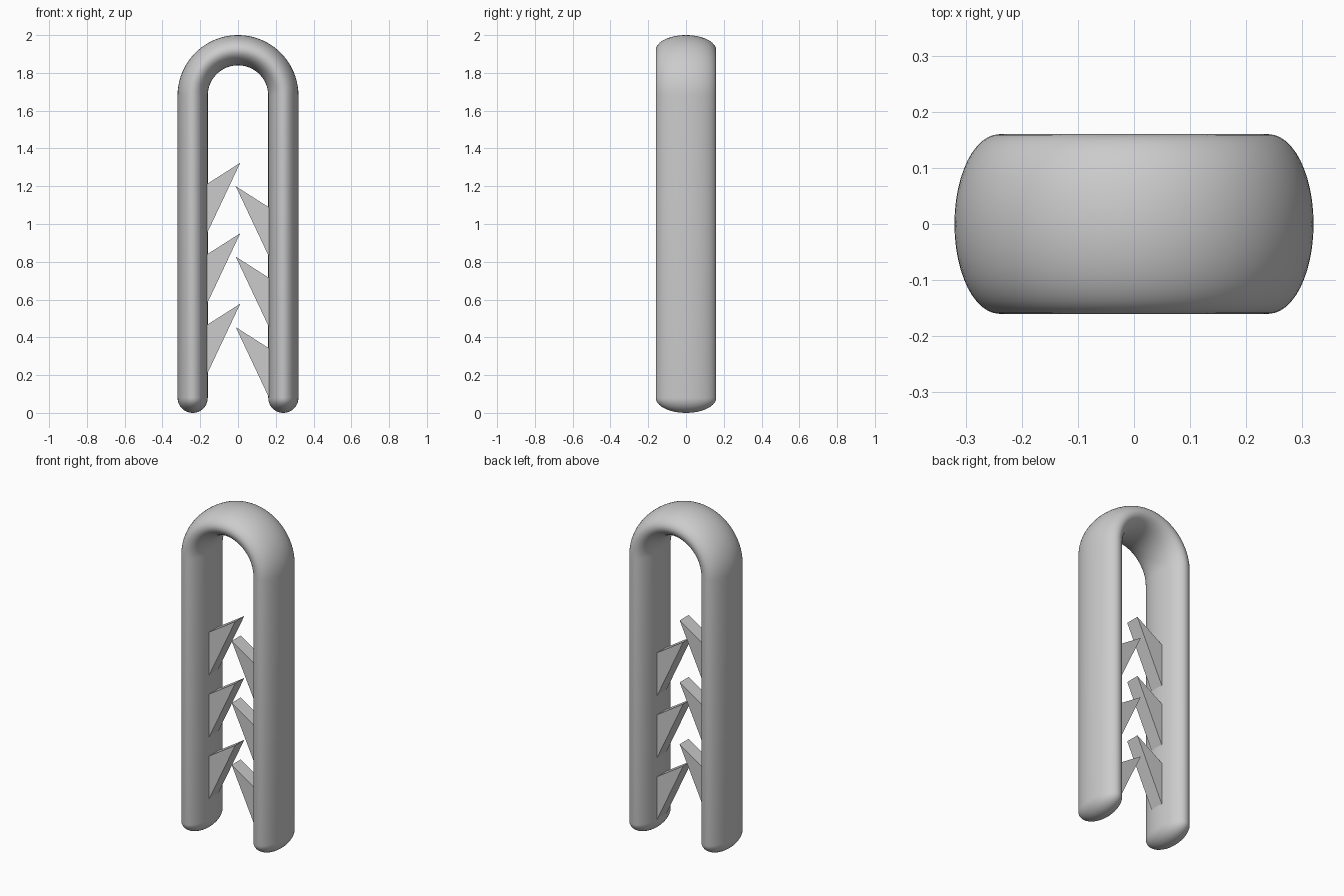
import bpy, bmesh
from math import sin, cos, pi

if "Cube" in bpy.data.objects:
    bpy.data.objects.remove(bpy.data.objects["Cube"], do_unlink=True)

# Single grey material
grey = bpy.data.materials.new("plain_grey")
grey.use_nodes = True
colour = (0.6, 0.6, 0.6, 1)
grey.diffuse_color = colour
grey.node_tree.nodes["Principled BSDF"].inputs["Base Color"].default_value = colour

BEND = 0.24          # radius of the arch centreline
HALF_W = 0.08        # half width of the oval section
HALF_D = 0.16        # half depth of the oval section
ARCH_Z = 1.68        # height where the legs meet the arch
SIDES, CAP, ARC = 48, 10, 40


def add_object(name, bm):
    bmesh.ops.recalc_face_normals(bm, faces=bm.faces)
    mesh = bpy.data.meshes.new(name)
    bm.to_mesh(mesh)
    bm.free()
    mesh.materials.append(grey)
    obj = bpy.data.objects.new(name, mesh)
    bpy.context.collection.objects.link(obj)
    return obj


# Stations along the loop: centre x, centre z, section angle, section scale
def leg_stations(side, angle):
    steps = [i * pi / 2 / CAP for i in range(1, CAP + 1)]
    return [(side * BEND, HALF_W * (1 - cos(t)), angle, sin(t)) for t in steps]


stations = leg_stations(1, 0)
for i in range(ARC + 1):
    a = pi * i / ARC
    stations.append((BEND * cos(a), ARCH_Z + BEND * sin(a), a, 1))
stations += reversed(leg_stations(-1, pi))

# Bent loop: oval section swept along the stations, with domed leg ends
bm = bmesh.new()
rings = []
for x, z, a, s in stations:
    ring = []
    for k in range(SIDES):
        t = 2 * pi * k / SIDES
        r = HALF_W * s * cos(t)
        ring.append(bm.verts.new((x + r * cos(a), HALF_D * s * sin(t), z + r * sin(a))))
    rings.append(ring)
for low, high in zip(rings, rings[1:]):
    for k in range(SIDES):
        n = (k + 1) % SIDES
        bm.faces.new((low[k], low[n], high[n], high[k]))
for ring, side in ((rings[0], 1), (rings[-1], -1)):
    pole = bm.verts.new((side * BEND, 0, 0))
    for k in range(SIDES):
        bm.faces.new((ring[k], ring[(k + 1) % SIDES], pole))
loop = add_object("bent_loop", bm)
bpy.context.view_layer.objects.active = loop
loop.select_set(True)
bpy.ops.object.shade_smooth_by_angle()
loop.select_set(False)


# Barbs: flat triangular wedges rooted just inside each leg
def add_barb(name, side, tip_z, half_thick=0.043):
    profile = [(0.012, 0), (-0.17, -0.116), (-0.17, -0.386)]
    bm = bmesh.new()
    verts = [bm.verts.new((-side * x, -half_thick, tip_z + z)) for x, z in profile]
    face = bm.faces.new(verts)
    out = bmesh.ops.extrude_face_region(bm, geom=[face])
    moved = [v for v in out["geom"] if isinstance(v, bmesh.types.BMVert)]
    bmesh.ops.translate(bm, verts=moved, vec=(0, 2 * half_thick, 0))
    add_object(name, bm)


for i in range(3):
    add_barb(f"right_barb_{i + 1}", -1, 0.578 + 0.373 * i)
    add_barb(f"left_barb_{i + 1}", 1, 0.454 + 0.373 * i)
